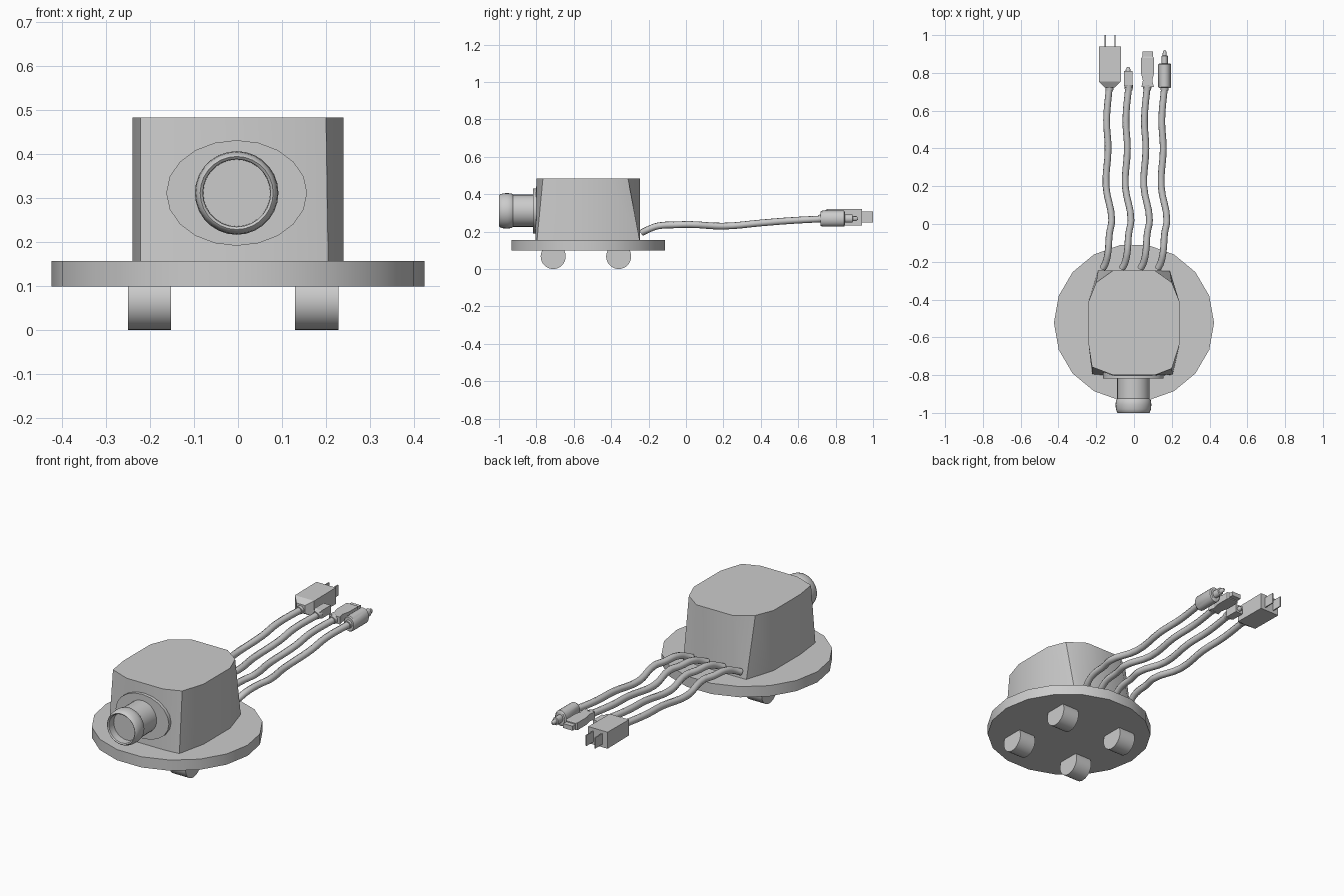
import bpy, bmesh, math
from mathutils import Vector

if "Cube" in bpy.data.objects:
    bpy.data.objects.remove(bpy.data.objects["Cube"])


def make_object(name, bm, smooth=True):
    bmesh.ops.recalc_face_normals(bm, faces=bm.faces)
    mesh = bpy.data.meshes.new(name)
    bm.to_mesh(mesh)
    bm.free()
    obj = bpy.data.objects.new(name, mesh)
    bpy.context.collection.objects.link(obj)
    if smooth:
        bpy.ops.object.select_all(action='DESELECT')
        obj.select_set(True)
        bpy.context.view_layer.objects.active = obj
        bpy.ops.object.shade_smooth_by_angle(angle=math.radians(35))
    return obj


def loft(name, rings, smooth=True):
    """Skin a list of equal-length point rings and cap both ends."""
    bm = bmesh.new()
    rows = [[bm.verts.new(p) for p in ring] for ring in rings]
    n = len(rows[0])
    for a, b in zip(rows, rows[1:]):
        for i in range(n):
            j = (i + 1) % n
            bm.faces.new((a[i], a[j], b[j], b[i]))
    bm.faces.new(rows[0])
    bm.faces.new(rows[-1])
    return make_object(name, bm, smooth)


def lathe(name, axis, centre, profile, n=20, squash=(1, 1)):
    """Round part along an axis; profile is (offset along axis, radius)."""
    rings = []
    for d, r in profile:
        ring = []
        for i in range(n):
            t = 2 * math.pi * i / n
            u, v = r * squash[0] * math.cos(t), r * squash[1] * math.sin(t)
            p = {'X': (d, u, v), 'Y': (u, d, v), 'Z': (u, v, d)}[axis]
            ring.append(Vector(p) + Vector(centre))
        rings.append(ring)
    return loft(name, rings)


def block(name, cx, cz, sections):
    """Rectangular part along y; sections are (y, half width, half height)."""
    return loft(name, [[(cx + sx * w, y, cz + sz * h)
                        for sx, sz in ((-1, -1), (1, -1), (1, 1), (-1, 1))]
                       for y, w, h in sections], False)


# base disc
lathe("base_disc", 'Z', (0, -0.523, 0), [(0.098, 0.424), (0.156, 0.424)],
      18, (1, 0.985))

# feet: cylinders lying along x, half sunk in the disc
for side, x0, x1 in (("left", -0.25, -0.152), ("right", 0.129, 0.228)):
    for end, y in (("front", -0.71), ("back", -0.36)):
        lathe(f"{end}_{side}_foot", 'X', (0, y, 0.067),
              [(x0, 0.067), (x1, 0.067)], 32)

# housing: squarer at the bottom, chamfered at the top
bottom = [(0.12, -0.246), (0.19, -0.247), (0.24, -0.41), (0.24, -0.64),
          (0.205, -0.797), (0.12, -0.805), (-0.12, -0.805), (-0.222, -0.795),
          (-0.24, -0.64), (-0.24, -0.41), (-0.19, -0.247), (-0.12, -0.246)]
top = [(0.11, -0.246), (0.2, -0.31), (0.24, -0.41), (0.24, -0.64),
       (0.2, -0.765), (0.11, -0.8), (-0.11, -0.8), (-0.222, -0.757),
       (-0.24, -0.64), (-0.24, -0.41), (-0.2, -0.31), (-0.11, -0.246)]
loft("housing", [[(x, y, 0.15) for x, y in bottom],
                 [(x, y, 0.483) for x, y in top]])

# lens flange and barrel with recessed glass
lens = (-0.003, 0, 0.311)
lathe("lens_flange", 'Y', lens, [(-0.78, 0.16), (-0.818, 0.16)], 20, (1, 0.75))
lathe("lens_barrel", 'Y', lens,
      [(-0.8, 0.086), (-0.925, 0.086), (-0.932, 0.092), (-0.955, 0.095),
       (-0.98, 0.093), (-0.997, 0.087), (-1.0, 0.083), (-0.995, 0.077),
       (-0.955, 0.076)], 28)

# cables: shared wavy path, one x column per cable
ys = (-0.235, -0.205, -0.15, -0.05, 0.02, 0.2, 0.4, 0.55, 0.73)
zs = (0.195, 0.21, 0.23, 0.236, 0.238, 0.229, 0.246, 0.258, 0.268)
wave = (-0.035, -0.02, -0.008, 0.0, 0.012, -0.018, -0.007, -0.015, 0)
cables = {"power": -0.13, "small": -0.028, "flat": 0.07, "round": 0.162}
for name, cx in cables.items():
    cu = bpy.data.curves.new(name + "_cable", 'CURVE')
    cu.dimensions = '3D'
    cu.bevel_depth = 0.018
    cu.bevel_resolution = 2
    cu.resolution_u = 4
    cu.use_fill_caps = True
    sp = cu.splines.new('BEZIER')
    sp.bezier_points.add(len(ys) - 1)
    for bp, y, z, w in zip(sp.bezier_points, ys, zs, wave):
        bp.co = (cx + w, y, z)
        bp.handle_left_type = bp.handle_right_type = 'AUTO'
    bpy.context.collection.objects.link(
        bpy.data.objects.new(name + "_cable", cu))
    # strain relief collar
    lathe(name + "_collar", 'Y', (cx, 0, 0.269),
          [(0.708, 0.02), (0.735, 0.024)], 12)

# power plug with two flat prongs
block("power_plug", -0.128, 0.277, [(0.722, 0.025, 0.022), (0.755, 0.058, 0.043),
                                    (0.94, 0.058, 0.045)])
for i, x in enumerate((-0.152, -0.1)):
    block(f"power_prong_{i + 1}", x, 0.277, [(0.93, 0.003, 0.029),
                                             (1.0, 0.003, 0.029)])

# small plug
block("small_plug", -0.031, 0.27, [(0.722, 0.017, 0.016), (0.735, 0.022, 0.022),
                                   (0.81, 0.022, 0.022)])
lathe("small_tip", 'Y', (-0.031, 0, 0.27), [(0.8, 0.013), (0.818, 0.013),
                                           (0.83, 0.006)], 12)

# flat plug with pinched waist and narrow metal end
block("flat_plug", 0.072, 0.27, [(0.725, 0.033, 0.02), (0.76, 0.025, 0.02),
                                 (0.8, 0.035, 0.02), (0.878, 0.035, 0.02),
                                 (0.886, 0.028, 0.018)])
block("flat_connector", 0.072, 0.27, [(0.87, 0.028, 0.012), (0.912, 0.028, 0.012)])

# round plug with stepped pin
lathe("round_plug", 'Y', (0.162, 0, 0.269),
      [(0.72, 0.03), (0.726, 0.034), (0.845, 0.034), (0.85, 0.028),
       (0.85, 0.017), (0.89, 0.017), (0.892, 0.011), (0.912, 0.009),
       (0.92, 0.004)], 20, (1, 1.25))
